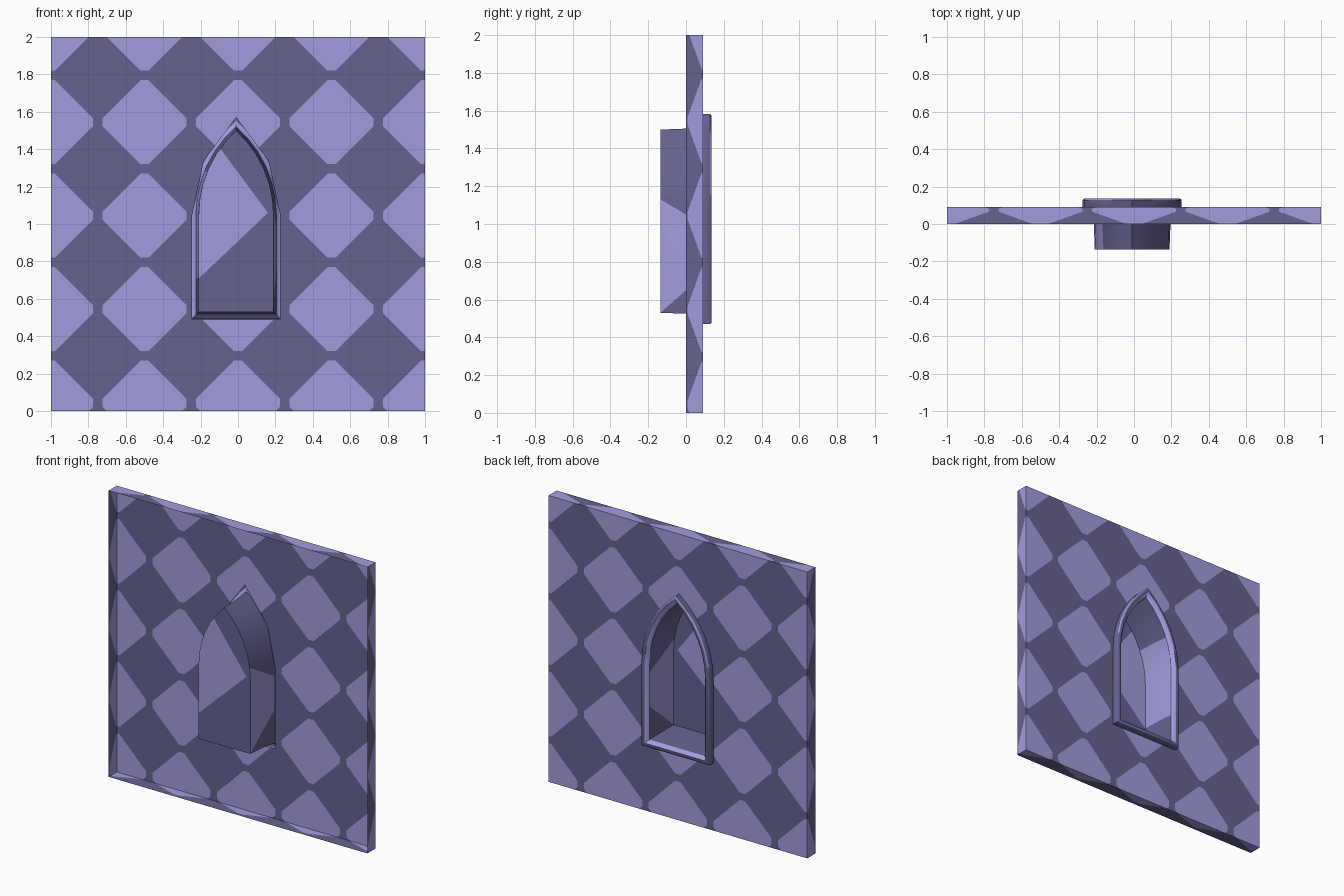
import bpy, bmesh, math
from mathutils import Vector

if "Cube" in bpy.data.objects:
    bpy.data.objects.remove(bpy.data.objects["Cube"])

CX = -0.01          # window centre in x
BACK = 0.09         # plane of the wall sheet


def material(name, rgb):
    m = bpy.data.materials.new(name)
    m.diffuse_color = (*rgb, 1)
    m.use_nodes = True
    m.node_tree.nodes["Principled BSDF"].inputs["Base Color"].default_value = m.diffuse_color
    return m


LIGHT = material("light_lavender", (0.36, 0.335, 0.72))
DARK = material("dark_lavender", (0.130, 0.123, 0.275))


def finish(bm, name, smooth=None):
    me = bpy.data.meshes.new(name)
    bm.to_mesh(me)
    bm.free()
    me.materials.append(LIGHT)
    me.materials.append(DARK)
    ob = bpy.data.objects.new(name, me)
    bpy.context.collection.objects.link(ob)
    if smooth:
        bpy.context.view_layer.objects.active = ob
        ob.select_set(True)
        bpy.ops.object.shade_smooth_by_angle(angle=math.radians(smooth))
        ob.select_set(False)
    return ob


def cut(bm, co, no, test=None):
    faces = [f for f in bm.faces if test is None or test(f)]
    geom = set(faces)
    for f in faces:
        geom.update(f.edges)
        geom.update(f.verts)
    bmesh.ops.bisect_plane(bm, geom=list(geom), dist=1e-5,
                           plane_co=co, plane_no=no)


def lancet(hw, z0, spring, apex, n):
    """Pointed arch outline, anticlockwise in x,z from bottom right."""
    h = apex - spring
    r = (hw * hw + h * h) / (2 * hw)
    top = math.asin(h / r)
    half = [(hw, z0)]
    for i in range(n + 1):
        a = top * i / n
        half.append((hw - r + r * math.cos(a), spring + r * math.sin(a)))
    left = [(-x, z) for x, z in reversed(half[:-1])]
    return [(CX + x, z) for x, z in half + left]


def loft(bm, rings):
    """Skin a list of (outline, y) rings, returning the vertex rings."""
    vr = [[bm.verts.new((x, y, z)) for x, z in pts] for pts, y in rings]
    for a, b in zip(vr, vr[1:]):
        for i in range(len(a)):
            j = (i + 1) % len(a)
            bm.faces.new((a[j], a[i], b[i], b[j]))
    return vr


# Wall panel: a flat patterned sheet whose borders fold forward as a rim
bm = bmesh.new()
E = 0.25
bm.faces.new([bm.verts.new((x, BACK, z)) for x, z in
              ((-1 - E, -E), (-1 - E, 2 + E), (1 + E, 2 + E), (1 + E, -E))])
ZC = 0.045
for k in range(-6, 8):
    for s in (-1, 1):
        d = 0.5 * k + s * 0.246
        cut(bm, (d, 0, ZC), (1, 0, 1))
        cut(bm, (d - 1, 0, ZC), (1, 0, -1))
        d = 0.5 * k + s * 0.225
        cut(bm, (d, 0, 0), (1, 0, 0))
        cut(bm, (0, 0, ZC + d), (0, 0, 1))
for s in (-1, 1):
    cut(bm, (s, 0, 0), (1, 0, 0))
    cut(bm, (0, 0, 1 + s), (0, 0, 1))

# window opening in the sheet
hole = lancet(0.235, 0.49, 1.05, 1.57, 2)
near = lambda f: abs(f.calc_center_median().x) < 0.4 and 0.3 < f.calc_center_median().z < 1.7
sides = []
for (x0, z0), (x1, z1) in zip(hole, hole[1:] + hole[:1]):
    co, no = Vector((x0, 0, z0)), Vector((z1 - z0, 0, x0 - x1))
    cut(bm, co, no, near)
    sides.append((co, no))

# colour by diamond rule, drop opening and spare corners
spare = []
for f in bm.faces:
    c = f.calc_center_median()
    dx = abs((c.x + 0.25) % 0.5 - 0.25)
    dz = abs((c.z - ZC + 0.25) % 0.5 - 0.25)
    f.material_index = 0 if dx + dz < 0.246 and max(dx, dz) < 0.225 else 1
    corner = abs(c.x) > 1 and abs(c.z - 1) > 1
    if corner or all((c - co).dot(no) < 0 for co, no in sides):
        spare.append(f)
bmesh.ops.delete(bm, geom=spare, context='FACES')
for v in bm.verts:
    over = max(abs(v.co.x) - 1, abs(v.co.z - 1) - 1, 0)
    v.co.y = BACK - over * BACK / E
    v.co.x = max(-1, min(1, v.co.x))
    v.co.z = max(0, min(2, v.co.z))
bmesh.ops.remove_doubles(bm, verts=bm.verts, dist=1e-5)
finish(bm, "wall_panel")

# Window frame: moulding swept round the arch, with a sloping inner face
bm = bmesh.new()
N = 6
loft(bm, [(lancet(0.265, 0.47, 1.05, 1.583, N), BACK),
          (lancet(0.265, 0.47, 1.05, 1.583, N), 0.128),
          (lancet(0.257, 0.478, 1.05, 1.572, N), 0.135),
          (lancet(0.236, 0.495, 1.05, 1.55, N), 0.135),
          (lancet(0.215, 0.515, 1.05, 1.52, N), 0.110)])
for f in bm.faces:
    c = f.calc_center_median()
    inner = c.y > 0.11 and abs(c.x - CX) < 0.25 and 0.48 < c.z < 1.56
    f.material_index = 0 if inner and c.y < 0.134 else 1
bmesh.ops.recalc_face_normals(bm, faces=bm.faces)
finish(bm, "window_frame", 50)

# Niche: arched recess projecting to the front, closed by a flat panel
bm = bmesh.new()
rings = loft(bm, [(lancet(0.215, 0.515, 1.05, 1.52, N), 0.110),
                  (lancet(0.205, 0.525, 1.05, 1.505, N), 0.0),
                  (lancet(0.200, 0.53, 1.05, 1.50, N), -0.135)])
bm.faces.new(rings[-1])
is_cap = lambda f: f.calc_center_median().y < -0.13
right = lambda f: f.calc_center_median().x > 0.1 and not is_cap(f)
left = lambda f: f.calc_center_median().x < -0.1 and not is_cap(f)
low = (Vector((0.16, 0, 1.06)), Vector((-0.95, 0, 1)))
high = (Vector((0.16, 0, 1.06)), Vector((1.35, 0, 1)))
rlow = (Vector((0, -0.135, 0.53)), Vector((0, -0.89, 1)))
rhigh = (Vector((0, -0.135, 1.13)), Vector((0, 0.59, 1)))
llow = (Vector((0, 0, 0.71)), Vector((0, 0, 1)))
lhigh = (Vector((0, 0, 1.28)), Vector((0, 0, 1)))
groups = ((is_cap, low, high), (right, rlow, rhigh), (left, llow, lhigh))
for test, a, b in groups:
    cut(bm, *a, test)
    cut(bm, *b, test)
for f in bm.faces:
    f.material_index = 1
    c = f.calc_center_median()
    for test, a, b in groups:
        if test(f) and (c - a[0]).dot(a[1]) > 0 > (c - b[0]).dot(b[1]):
            f.material_index = 0
bmesh.ops.recalc_face_normals(bm, faces=bm.faces)
finish(bm, "window_niche", 50)
